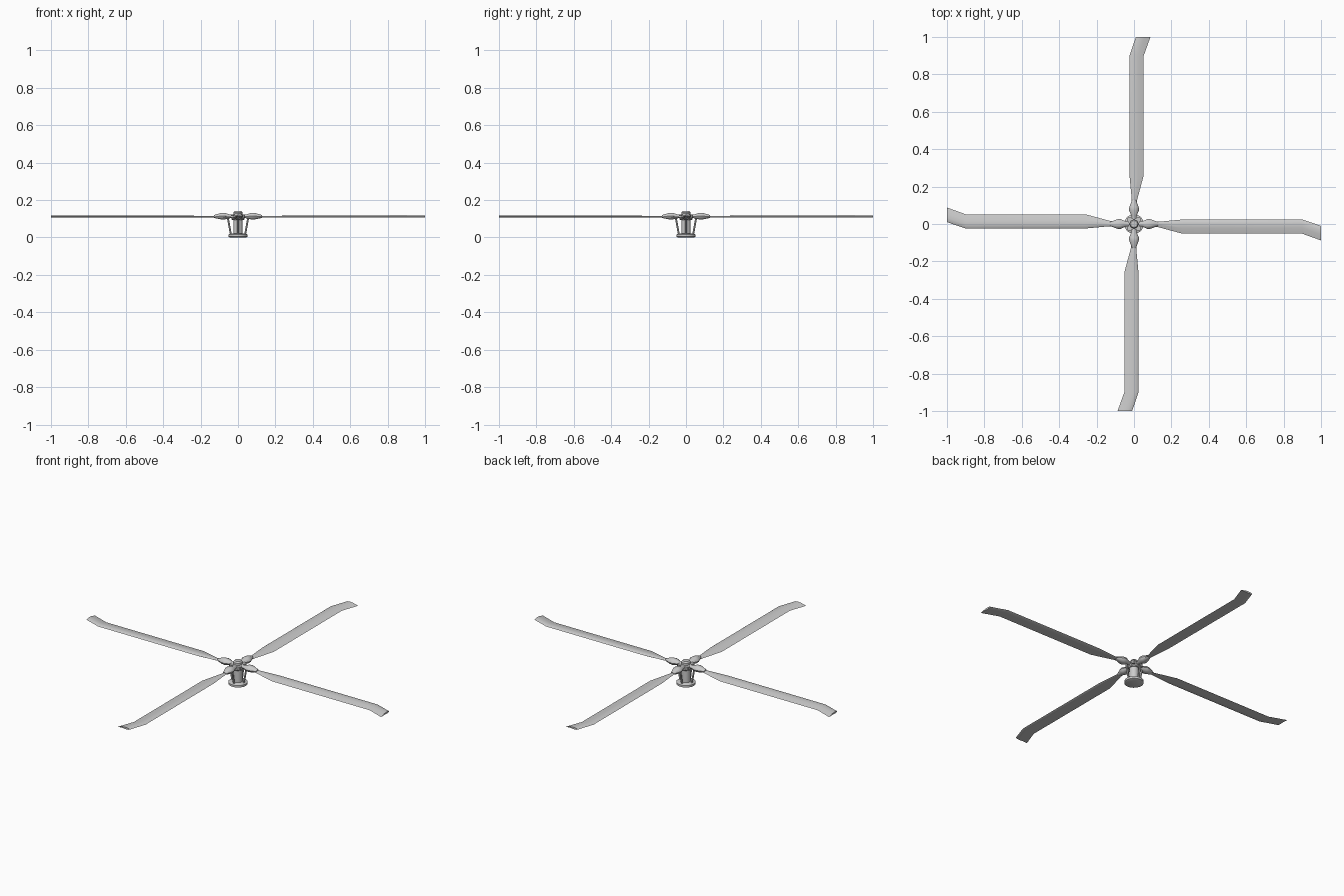
import bpy, bmesh, math
from mathutils import Vector, Matrix

if "Cube" in bpy.data.objects:
    bpy.data.objects.remove(bpy.data.objects["Cube"])


def finish(name, bm, angle=30):
    bmesh.ops.recalc_face_normals(bm, faces=bm.faces)
    me = bpy.data.meshes.new(name)
    bm.to_mesh(me)
    bm.free()
    ob = bpy.data.objects.new(name, me)
    bpy.context.collection.objects.link(ob)
    bpy.ops.object.select_all(action='DESELECT')
    ob.select_set(True)
    bpy.context.view_layer.objects.active = ob
    bpy.ops.object.shade_smooth_by_angle(angle=math.radians(angle))
    return ob


def loft(name, rings, turn=0, angle=30):
    """Skin a list of equal-length point rings, cap the ends, turn about z."""
    bm = bmesh.new()
    loops = [[bm.verts.new(p) for p in r] for r in rings]
    n = len(rings[0])
    for a, b in zip(loops, loops[1:]):
        for i in range(n):
            j = (i + 1) % n
            bm.faces.new((a[i], a[j], b[j], b[i]))
    bm.faces.new(loops[0])
    bm.faces.new(loops[-1])
    bm.transform(Matrix.Rotation(turn, 4, 'Z'))
    return finish(name, bm, angle)


def lathe(name, profile, n=16, turn=0, centre=(0, 0)):
    rings = [[(centre[0] + r * math.cos(2 * math.pi * i / n),
               centre[1] + r * math.sin(2 * math.pi * i / n), z) for i in range(n)]
             for r, z in profile]
    return loft(name, rings, turn)


def rod(name, a, b, r, turn, n=8):
    a, b = Vector(a), Vector(b)
    q = (b - a).to_track_quat('Z', 'Y')
    ring = [q @ Vector((r * math.cos(2 * math.pi * i / n), r * math.sin(2 * math.pi * i / n), 0))
            for i in range(n)]
    return loft(name, [[p + v for v in ring] for p in (a, b)], turn)


# Swashplate base and mast
lathe("swashplate", [(0.042, 0), (0.052, 0.004), (0.052, 0.016), (0.042, 0.02)], 20)
lathe("mast", [(0.025, 0.015), (0.025, 0.095)])
lathe("hub", [(0.03, 0.093), (0.034, 0.098), (0.034, 0.118), (0.024, 0.122),
              (0.024, 0.134), (0.018, 0.142)])

# Blade sections: x, leading edge y, trailing edge y, thickness scale
stations = [(0.11, 0.014, -0.014, 0.7), (0.13, 0.012, -0.017, 0.7), (0.26, 0.024, -0.052, 1),
            (0.90, 0.024, -0.052, 1), (1.0, -0.010, -0.088, 1)]
# Airfoil: chord fraction, height
airfoil = [(0, 0), (0.08, 0.004), (0.3, 0.0065), (0.6, 0.0045), (1, -0.004),
           (0.6, -0.003), (0.3, -0.0045), (0.08, -0.003)]
# Grip sections: x, half width, half height, centre z
grip = [(0.022, 0.012, 0.009, 0.113), (0.045, 0.014, 0.011, 0.113), (0.072, 0.027, 0.019, 0.114),
        (0.092, 0.025, 0.018, 0.114), (0.128, 0.010, 0.008, 0.112)]

for k in range(4):
    t = k * math.pi / 2
    loft(f"blade_{k+1}", [[(x, le + (te - le) * c, 0.110 + h * s) for c, h in airfoil]
                          for x, le, te, s in stations], t)
    loft(f"blade_grip_{k+1}", [[(x, w * math.cos(i * math.pi / 5), z + h * math.sin(i * math.pi / 5))
                                for i in range(10)] for x, w, h, z in grip], t, 40)
    # Pitch links and damper bosses between the grips
    rod(f"pitch_link_{k+1}", (0.038, 0, 0.016), (0.054, 0, 0.102), 0.005, t)
    lathe(f"hub_boss_{k+1}", [(0.012, 0.102), (0.012, 0.122)], 10, t + math.pi / 4, (0.034, 0))
